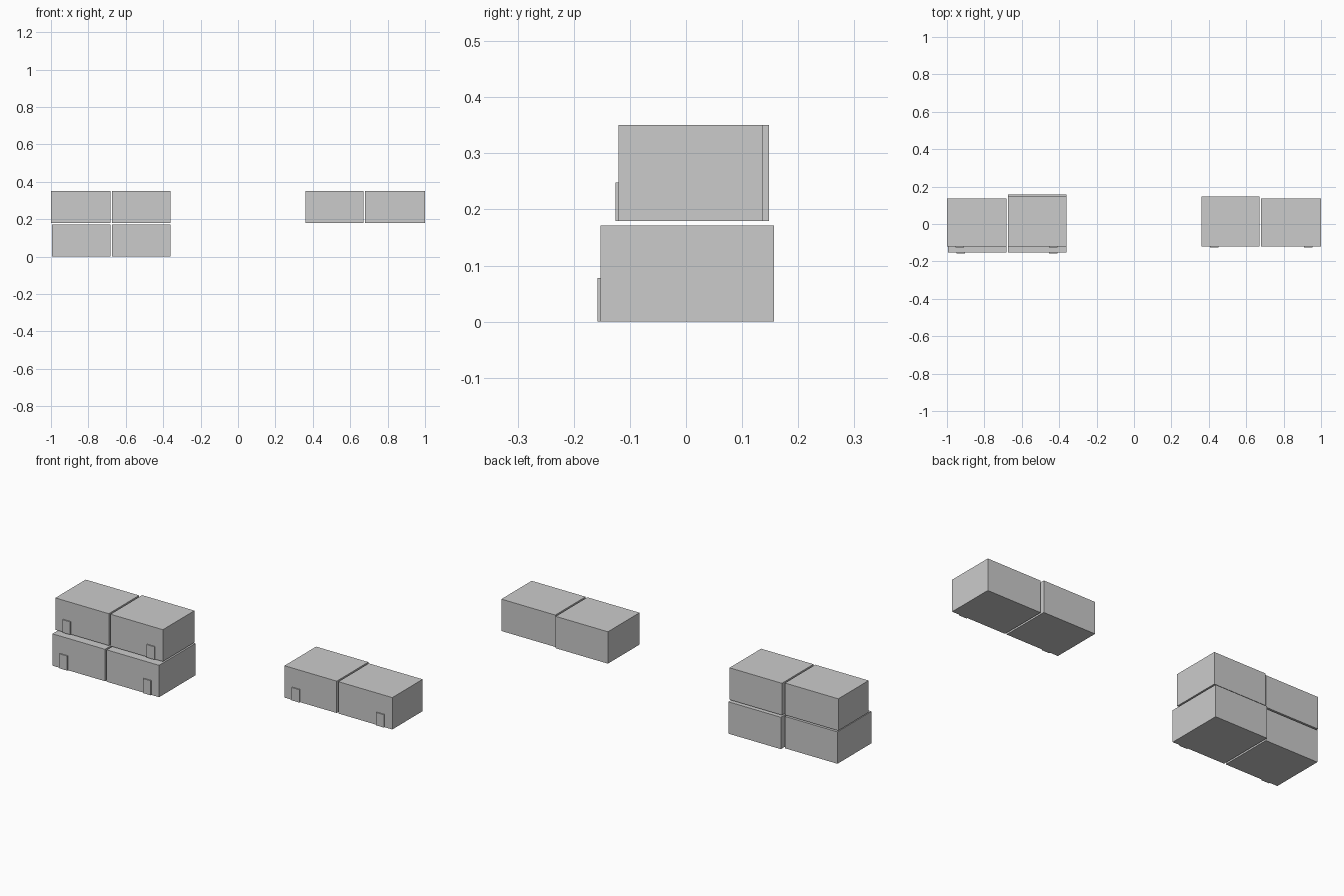
import bpy, bmesh

if "Cube" in bpy.data.objects:
    bpy.data.objects.remove(bpy.data.objects["Cube"])


def block(name, x, y, z):
    bm = bmesh.new()
    bmesh.ops.create_cube(bm, size=1)
    for v in bm.verts:
        v.co = [(a + b) / 2 + c * (b - a) for c, (a, b) in zip(v.co, (x, y, z))]
    mesh = bpy.data.meshes.new(name)
    bm.to_mesh(mesh)
    bm.free()
    obj = bpy.data.objects.new(name, mesh)
    bpy.context.collection.objects.link(obj)


def cabinet_pair(name, x, y_front, y_back, z):
    """Two side-by-side cabinets, each with a small door pull near its outer end.
    x: outer-left, split-left, split-right, outer-right."""
    top = z + 0.171
    pulls = ((x[0] + 0.046, "left"), (x[3] - 0.092, "right"))
    for i, (px, side) in enumerate(pulls):
        block(f"{name}_{side}_cabinet", x[2 * i:2 * i + 2], (y_front, y_back[i]), (z, top))
        block(f"{name}_{side}_pull", (px, px + 0.046), (y_front - 0.006, y_front), (z, z + 0.069 if z else 0.078))


# Lower and upper cabinets on the left, wall cabinets on the right
cabinet_pair("base", (-0.995, -0.683, -0.673, -0.362), -0.152, (0.137, 0.157), 0)
cabinet_pair("upper_left", (-1.0, -0.683, -0.673, -0.362), -0.12, (0.137, 0.148), 0.179)
cabinet_pair("upper_right", (0.36, 0.67, 0.68, 1.0), -0.12, (0.148, 0.137), 0.179)
